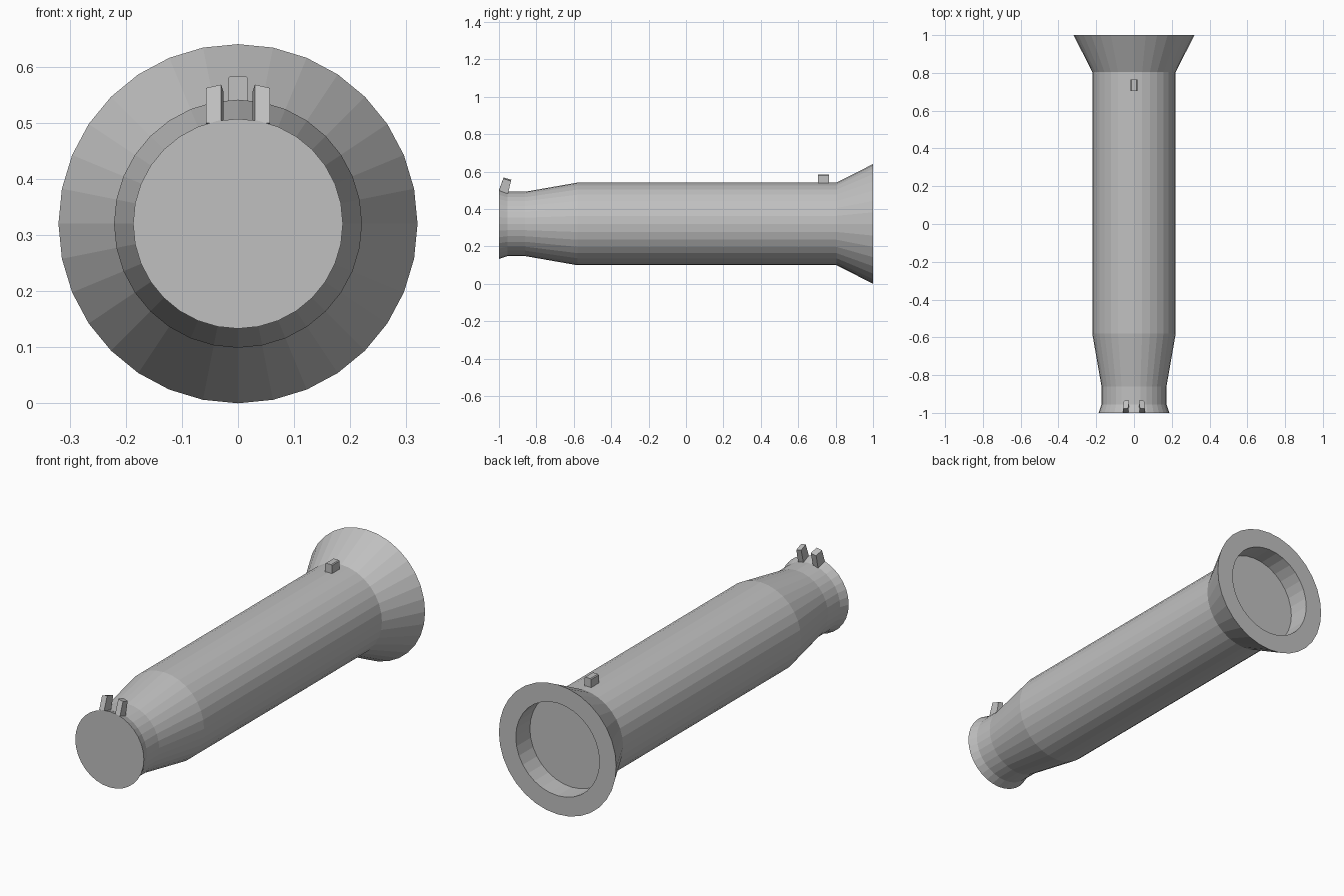
import bpy
import bmesh
import math

SIDES = 32
AXIS_Z = 0.32

cube = bpy.data.objects.get("Cube")
if cube:
    bpy.data.objects.remove(cube, do_unlink=True)

grey = bpy.data.materials.new("plain grey")
grey.use_nodes = True
COLOUR = (0.53, 0.53, 0.53, 1)
grey.diffuse_color = COLOUR
grey.node_tree.nodes["Principled BSDF"].inputs["Base Color"].default_value = COLOUR


def finish(bm, name):
    bmesh.ops.recalc_face_normals(bm, faces=bm.faces)
    mesh = bpy.data.meshes.new(name)
    bm.to_mesh(mesh)
    bm.free()
    mesh.materials.append(grey)
    obj = bpy.data.objects.new(name, mesh)
    bpy.context.collection.objects.link(obj)
    return obj


def lathe(name, profile):
    """Flat-faced turned solid along y from (y, radius) pairs, capped at both ends."""
    bm = bmesh.new()
    rings = []
    for y, r in profile:
        angles = [2 * math.pi * i / SIDES for i in range(SIDES)]
        rings.append([bm.verts.new((r * math.sin(a), y, AXIS_Z + r * math.cos(a)))
                      for a in angles])
    for a, b in zip(rings, rings[1:]):
        for i in range(SIDES):
            j = (i + 1) % SIDES
            bm.faces.new((a[i], a[j], b[j], b[i]))
    bm.faces.new(rings[0])
    bm.faces.new(rings[-1])
    return finish(bm, name)


def loft(name, front, back):
    """Solid joining two matching outlines."""
    bm = bmesh.new()
    f = [bm.verts.new(p) for p in front]
    b = [bm.verts.new(p) for p in back]
    for i in range(len(f)):
        j = (i + 1) % len(f)
        bm.faces.new((f[i], f[j], b[j], b[i]))
    bm.faces.new(f)
    bm.faces.new(b)
    return finish(bm, name)


# Tube with a narrow front lip, flared rear and a round recess in the back
lathe("tube_body", [(-1, 0.187), (-0.955, 0.172), (-0.86, 0.172), (-0.58, 0.221),
                    (0.805, 0.221), (1, 0.32), (1, 0.228), (0.89, 0.228)])

# Rear lug with slightly chamfered top edges
lug = [(-0.018, 0.53), (0.018, 0.53), (0.018, 0.579), (0.014, 0.583),
       (-0.014, 0.583), (-0.018, 0.579)]
loft("rear_lug", [(x, 0.705, z) for x, z in lug], [(x, 0.765, z) for x, z in lug])

# Pair of front posts leaning backward, tops sloping outward
for side, name in ((1, "left_front_post"), (-1, "right_front_post")):
    front = [(0.03, -1, 0.501), (0.057, -1, 0.499), (0.057, -0.977, 0.562), (0.03, -0.975, 0.568)]
    back = [(0.026, -0.952, 0.486), (0.054, -0.952, 0.48), (0.054, -0.936, 0.549), (0.026, -0.934, 0.556)]
    loft(name, [(side * x, y, z) for x, y, z in front], [(side * x, y, z) for x, y, z in back])
